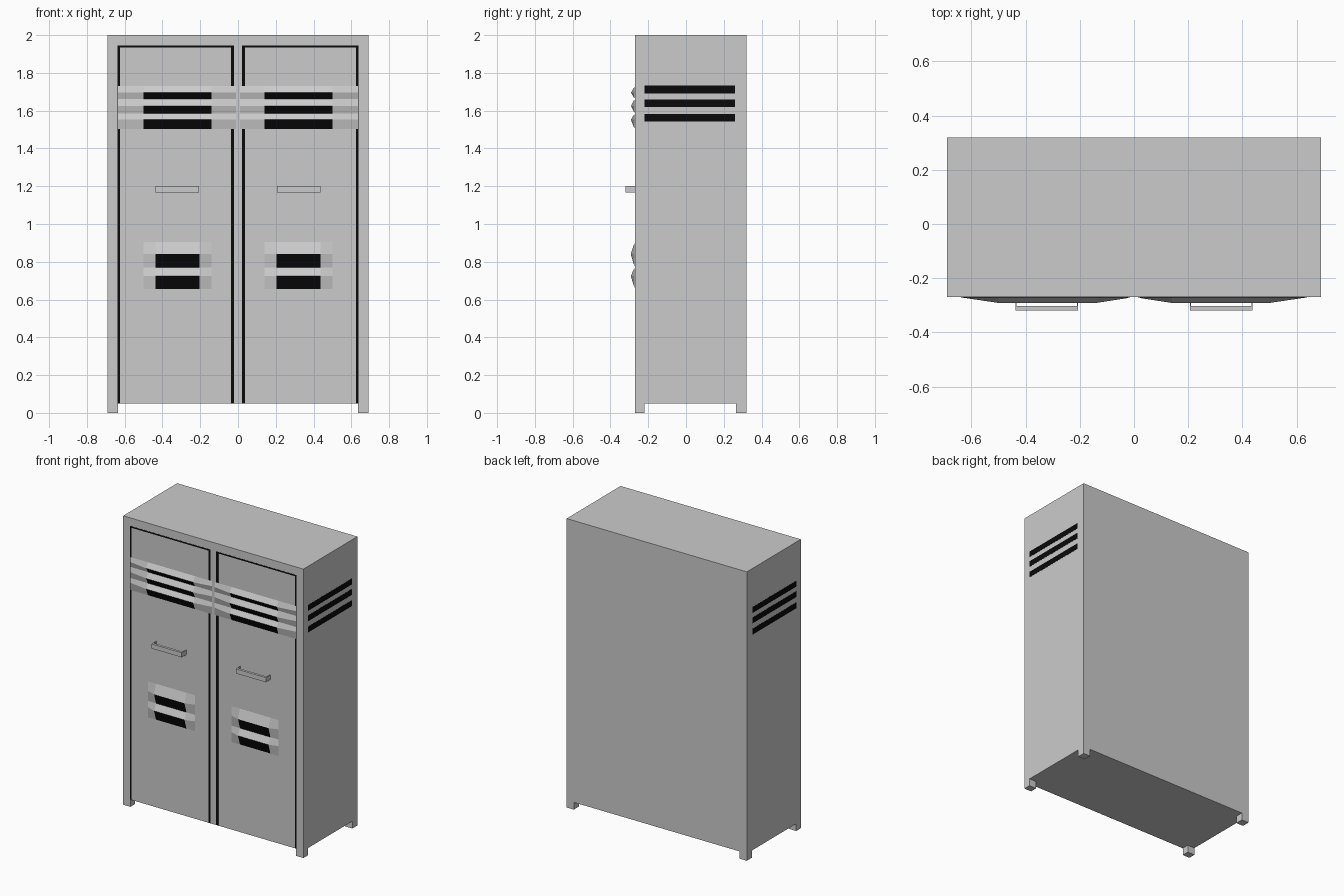
import bpy

if "Cube" in bpy.data.objects:
    bpy.data.objects.remove(bpy.data.objects["Cube"])

FRONT, BACK, HALF_W = -0.27, 0.32, 0.69

black = bpy.data.materials.new("slot_black")
black.diffuse_color = (0.003, 0.003, 0.003, 1)
black.use_nodes = True
black.node_tree.nodes["Principled BSDF"].inputs["Base Color"].default_value = black.diffuse_color


def add_mesh(name, verts, faces, mirror="", mat=None):
    me = bpy.data.meshes.new(name)
    me.from_pydata(verts, [], faces)
    ob = bpy.data.objects.new(name, me)
    bpy.context.collection.objects.link(ob)
    if mat:
        me.materials.append(mat)
    if mirror:
        m = ob.modifiers.new("mirror", 'MIRROR')
        m.use_axis = (True, False, False)
        m.use_clip = False
        m.use_mirror_merge = False
    return ob


def box(name, x, y, z, mirror="", mat=None):
    verts = [(a, b, c) for a in x for b in y for c in z]
    faces = [(0, 1, 3, 2), (4, 6, 7, 5), (0, 4, 5, 1),
             (2, 3, 7, 6), (0, 2, 6, 4), (1, 5, 7, 3)]
    return add_mesh(name, verts, faces, mirror, mat)


def louver(name, xs, z_top, z_peak, z_bottom, depth):
    """Pressed ridge: flat at both ends, black opening under the peak."""
    base = FRONT - 0.0015
    verts = [(x, base, z_top) for x in xs]
    verts += [(x, base - (depth if i in (1, 2) else 0), z_peak) for i, x in enumerate(xs)]
    verts += [(x, base, z_bottom) for x in xs]
    faces = [(r + i, r + 4 + i, r + 5 + i, r + 1 + i) for r in (0, 4) for i in range(3)]
    ob = add_mesh(name, verts, faces, "X")
    ob.data.materials.append(None)
    ob.data.materials.append(black)
    ob.data.polygons[4].material_index = 1
    return ob


# cabinet body
box("cabinet_body", (-HALF_W, HALF_W), (FRONT, BACK), (0.05, 2.0))

# feet
for label, y in (("front", (FRONT, FRONT + 0.05)), ("back", (BACK - 0.055, BACK))):
    box(label + "_foot", (-HALF_W, -HALF_W + 0.055), y, (0, 0.05), "X")

# dark gaps around the doors
gap_y = (FRONT - 0.001, FRONT + 0.005)
box("door_gap_outer", (-0.638, -0.626), gap_y, (0.05, 1.944), "X", black)
box("door_gap_inner", (-0.038, -0.022), gap_y, (0.05, 1.944), "X", black)
box("door_gap_top", (-0.626, -0.038), gap_y, (1.934, 1.944), "X", black)

# upper door vents, full door width
for zt, zp, zb in ((1.73, 1.695, 1.662), (1.662, 1.625, 1.585), (1.585, 1.552, 1.502)):
    louver("upper_door_vent", (-0.635, -0.5, -0.14, -0.01), zt, zp, zb, 0.02)

# lower door vents
for zt, zp, zb in ((0.905, 0.84, 0.77), (0.77, 0.725, 0.657)):
    louver("lower_door_vent", (-0.5, -0.438, -0.205, -0.14), zt, zp, zb, 0.021)

# side vent slots
for z in (1.712, 1.64, 1.562):
    box("side_vent_slot", (-HALF_W - 0.001, -HALF_W + 0.005), (-0.22, 0.26),
        (z - 0.02, z + 0.02), "X", black)

# door handles: bar and thin end plates
box("handle_bar", (-0.437, -0.207), (-0.32, -0.303), (1.168, 1.2), "X")
for x in (-0.437, -0.210):
    box("handle_end", (x, x + 0.003), (-0.303, FRONT), (1.168, 1.2), "X")
